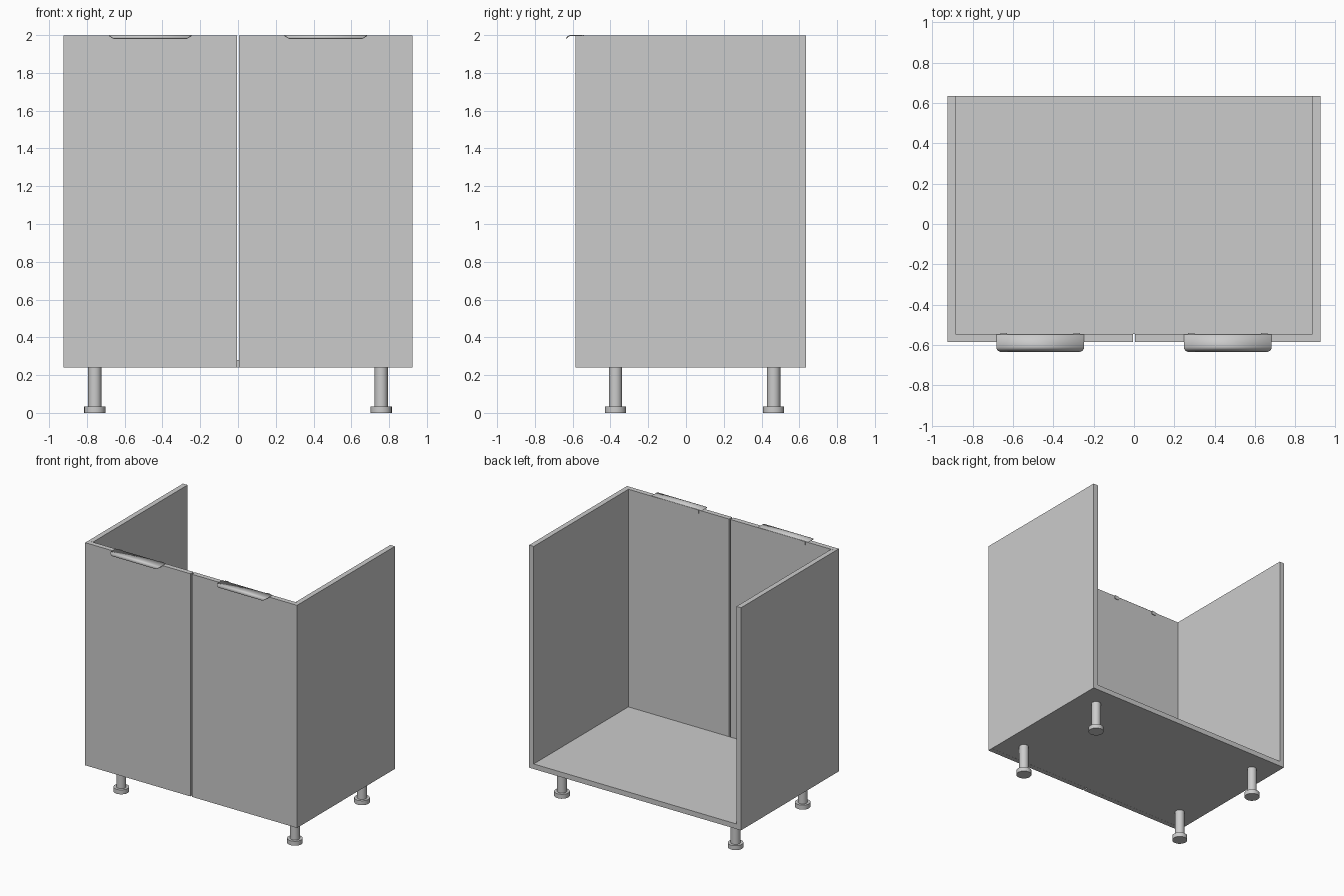
import bpy, bmesh, math

if "Cube" in bpy.data.objects:
    bpy.data.objects.remove(bpy.data.objects["Cube"])

def box(name, lo, hi):
    bpy.ops.mesh.primitive_cube_add(size=1, location=[(a + b) / 2 for a, b in zip(lo, hi)])
    ob = bpy.context.object
    ob.name = name
    ob.scale = [b - a for a, b in zip(lo, hi)]
    bpy.ops.object.transform_apply(location=False, rotation=False, scale=True)
    return ob

def cylinder(name, x, y, r, z0, z1):
    bpy.ops.mesh.primitive_cylinder_add(vertices=24, radius=r, depth=z1 - z0,
                                        location=(x, y, (z0 + z1) / 2))
    bpy.context.object.name = name
    bpy.ops.object.shade_smooth_by_angle(angle=math.radians(40))

W, T = 0.925, 0.04            # half width, board thickness
FRONT, BACK = -0.585, 0.635
Z0, Z1 = 0.24, 1.997

def handle(name, cx):
    # thin top plate curling down into a lip with rounded front corners
    half, r = 0.218, 0.026
    rows = [(FRONT + T - 0.003, 2.0, half)]
    for i in range(7):
        a = math.radians(85) * i / 6
        inset = r * (1 - math.cos(a))
        rows.append((-0.609 - r * math.sin(a), 2.0 - 0.02 * (1 - math.cos(a)), half - inset))
    bm = bmesh.new()
    vs = [[bm.verts.new((cx + s * w, y, z)) for s in (-1, 1)] for y, z, w in rows]
    for a, b in zip(vs, vs[1:]):
        bm.faces.new((a[0], b[0], b[1], a[1]))
    bmesh.ops.recalc_face_normals(bm, faces=bm.faces)
    if sum(f.normal.z for f in bm.faces) < 0:
        bmesh.ops.reverse_faces(bm, faces=bm.faces)
    me = bpy.data.meshes.new(name)
    bm.to_mesh(me)
    bm.free()
    ob = bpy.data.objects.new(name, me)
    bpy.context.collection.objects.link(ob)
    sol = ob.modifiers.new("thickness", "SOLIDIFY")
    sol.thickness = 0.005
    sol.offset = -1
    bpy.ops.object.select_all(action='DESELECT')
    ob.select_set(True)
    bpy.context.view_layer.objects.active = ob
    bpy.ops.object.shade_smooth_by_angle(angle=math.radians(40))
    # fixing tabs against the inside of the door
    for s in (-1, 1):
        x = cx + s * 0.18
        box(name + "_tab", (x - 0.016, FRONT + T, 1.972), (x + 0.016, FRONT + T + 0.005, 2.0))

# cabinet floor
box("bottom_panel", (-W + T, FRONT + T, Z0), (W - T, BACK, Z0 + T))

for side, s in (("left", -1), ("right", 1)):
    # side panels, doors and handles
    xs = sorted((s * (W - T), s * W))
    box(side + "_side_panel", (xs[0], FRONT + T, Z0), (xs[1], BACK, Z1))
    xs = sorted((s * 0.006, s * W))
    box(side + "_door", (xs[0], FRONT, Z0), (xs[1], FRONT + T - 0.001, Z1))
    handle(side + "_handle", s * 0.465)
    # legs with wider feet
    for end, y in (("front", -0.373), ("back", 0.464)):
        cylinder(f"{end}_{side}_leg", s * 0.758, y, 0.035, 0.034, Z0)
        cylinder(f"{end}_{side}_foot", s * 0.758, y, 0.056, 0, 0.035)
